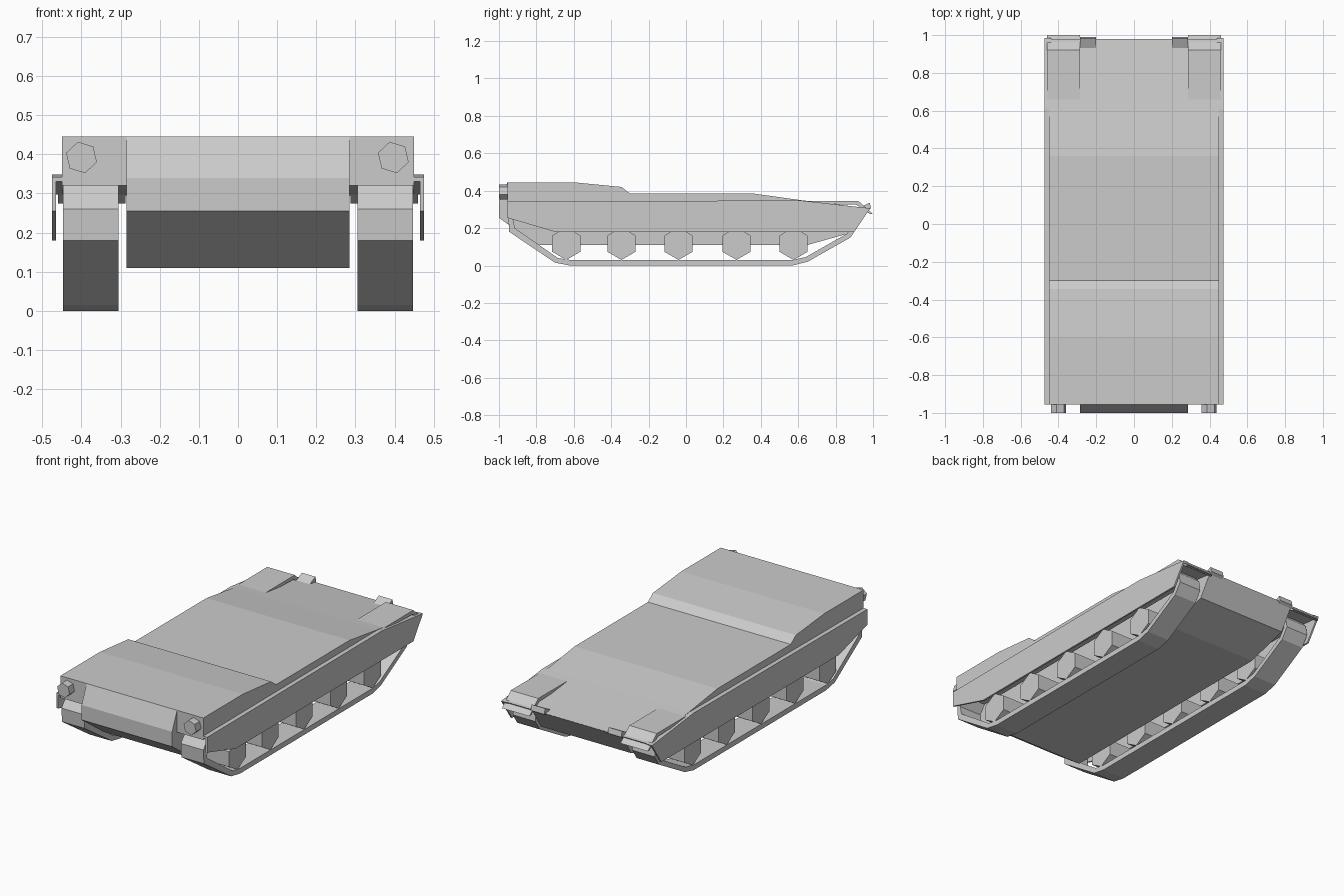
import bpy, math
from mathutils import Matrix

if "Cube" in bpy.data.objects:
    bpy.data.objects.remove(bpy.data.objects["Cube"])


def prism(name, profile, x0, x1):
    """Extrude a (y, z) side profile from x0 to x1."""
    n = len(profile)
    verts = [(x, y, z) for x in (x0, x1) for y, z in profile]
    faces = [list(range(n))[::-1], list(range(n, 2 * n))]
    faces += [[i, (i + 1) % n, n + (i + 1) % n, n + i] for i in range(n)]
    return finish(name, verts, faces)


def finish(name, verts, faces):
    import bmesh
    mesh = bpy.data.meshes.new(name)
    mesh.from_pydata(verts, [], faces)
    bm = bmesh.new()
    bm.from_mesh(mesh)
    bmesh.ops.recalc_face_normals(bm, faces=bm.faces)
    bm.to_mesh(mesh)
    bm.free()
    ob = bpy.data.objects.new(name, mesh)
    bpy.context.collection.objects.link(ob)
    return ob


def mirrored(ob):
    ob.modifiers.new("mirror", 'MIRROR')
    return ob


def band(name, outer, inner, x0, x1):
    """Closed loop with thickness, extruded across x."""
    n = len(outer)
    verts = [(x, y, z) for x in (x0, x1) for p in (outer, inner) for y, z in p]
    faces = []
    for i in range(n):
        j = (i + 1) % n
        a, b, c, d = (lambda k: (k, n + k, 2 * n + k, 3 * n + k)), 0, 0, 0
        oi, ii, ox, ix = a(i)
        oj, ij, oy, iy = a(j)
        faces += [[oi, oj, ij, ii], [ox, ix, iy, oy], [oi, ox, oy, oj], [ii, ij, iy, ix]]
    return finish(name, verts, faces)


# Upper hull with stepped deck, overhanging the tracks
prism("upper_hull", [(-.955, .32), (-.955, .445), (-.6, .445), (-.345, .42), (-.30, .385),
                     (.36, .385), (.61, .35), (.98, .306), (.97, .295), (.85, .31), (.80, .32)],
      -.45, .45)

# Central lower hull with wedge nose and sloped tail
prism("lower_hull", [(-.955, .445), (-1, .34), (-1, .255), (-.80, .11), (.65, .11), (.90, .18),
                     (.98, .305), (.61, .349), (.36, .384), (-.30, .384), (-.345, .419),
                     (-.6, .444)], -.285, .285)

# Narrow ledge and hanging side skirt
mirrored(prism("side_ledge", [(-.955, .33), (-.955, .342), (.61, .348), (.985, .306),
                              (.975, .297), (.61, .336)], .44, .475))
mirrored(prism("side_skirt", [(-.955, .255), (-.955, .342), (.61, .348), (.985, .306),
                              (.90, .18), (-.70, .18)], .465, .475))

# Rear mudguards over the tracks
mirrored(prism("rear_mudguard", [(.66, .345), (.92, .346), (1, .275), (.985, .275),
                                 (.91, .325), (.70, .33)], .287, .46))

# Small tilted rear brackets
mirrored(prism("rear_bracket", [(.925, .308), (.982, .336), (.99, .305), (.935, .27)], .2, .285))

# Tracks
outer = [(-.90, .322), (-.95, .26), (-.945, .18), (-.70, .015), (-.62, 0), (.57, 0),
         (.65, .02), (.88, .15), (.92, .21), (.91, .27), (.86, .322)]
inner = [(-.89, .30), (-.925, .25), (-.915, .20), (-.685, .04), (-.62, .03), (.57, .03),
         (.64, .045), (.86, .17), (.895, .22), (.885, .26), (.85, .30)]
mirrored(band("track", outer, inner, .305, .447))

# Six-sided road wheels
for y in (-.64, -.345, -.04, .27, .575):
    hexagon = [(y + .087 * math.sin(i * math.pi / 3), .117 + .087 * math.cos(i * math.pi / 3))
               for i in range(6)]
    mirrored(prism("road_wheel", hexagon, .305, .445))

# Six-sided headlights
for x in (-.40, .397):
    bpy.ops.mesh.primitive_cylinder_add(vertices=6, radius=.041, depth=.05)
    lamp = bpy.context.object
    lamp.name = "headlight"
    lamp.data.transform(Matrix.Translation((x, -.975, .392))
                        @ Matrix.Rotation(math.pi / 2, 4, 'X')
                        @ Matrix.Rotation(math.radians(13), 4, 'Z'))
